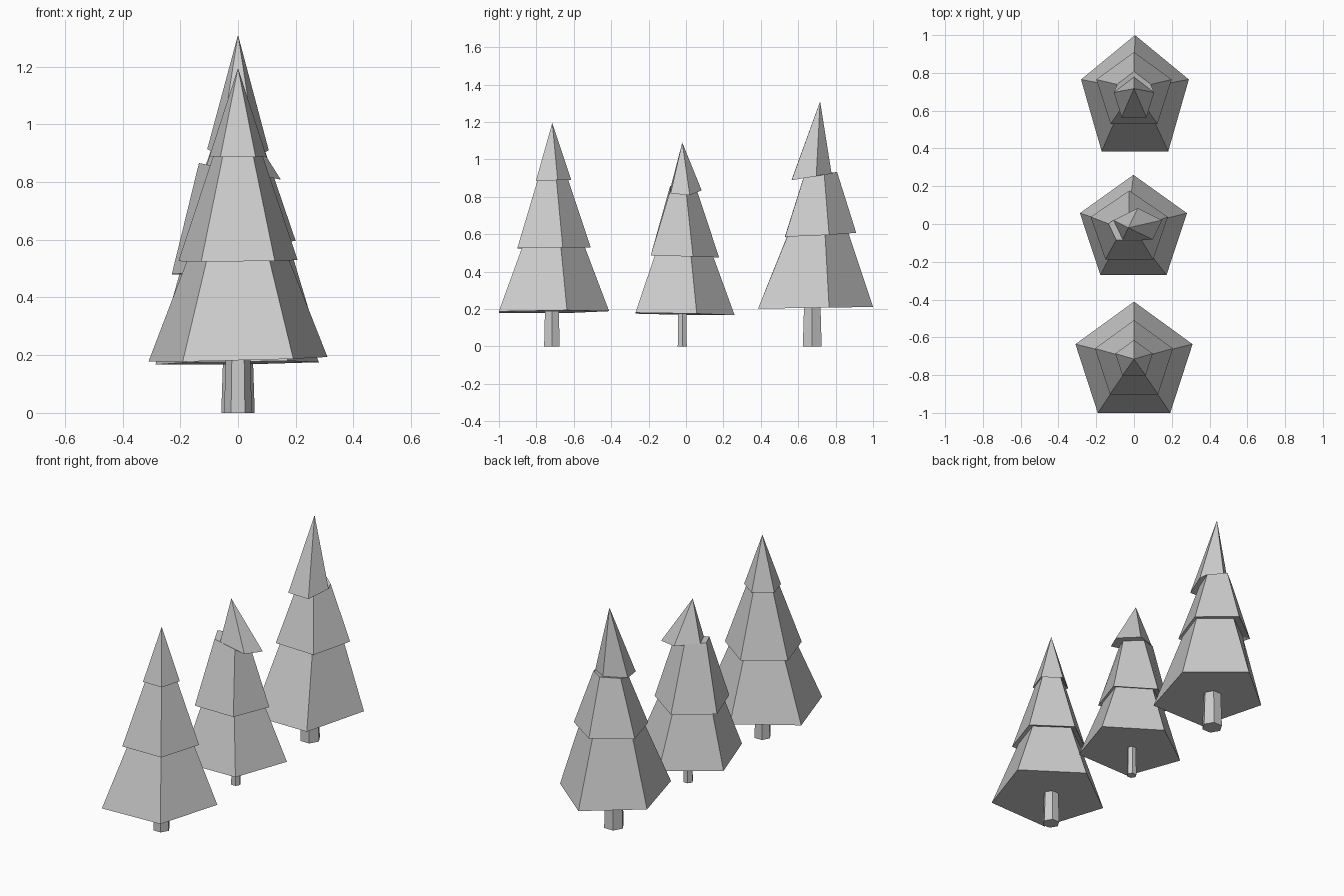
import bpy, bmesh, math

if "Cube" in bpy.data.objects:
    bpy.data.objects.remove(bpy.data.objects["Cube"])


def ring(bm, cx, cy, rx, ry, z, sx=0.0, sy=0.0):
    """Pentagon with a corner to the back, tilted by slopes sx, sy."""
    verts = []
    for i in range(5):
        a = math.radians(90 + 72 * i)
        dx, dy = rx * math.cos(a), ry * math.sin(a)
        verts.append(bm.verts.new((cx + dx, cy + dy, z + sx * dx + sy * dy)))
    return verts


def bridge(bm, low, high):
    for i in range(5):
        j = (i + 1) % 5
        bm.faces.new((low[i], low[j], high[j], high[i]))


def finish(bm, name):
    bmesh.ops.recalc_face_normals(bm, faces=bm.faces)
    mesh = bpy.data.meshes.new(name)
    bm.to_mesh(mesh)
    bm.free()
    bpy.context.collection.objects.link(bpy.data.objects.new(name, mesh))


def foliage(name, tiers, apex):
    """Stacked tapering skirts with a narrow ledge under each upper one."""
    bm = bmesh.new()
    low = ring(bm, *tiers[0])
    bm.faces.new(low)
    for prev, nxt in zip(tiers, tiers[1:]):
        cx = (prev[0] + apex[0]) / 2
        cy = (prev[1] + apex[1]) / 2
        k = 0.84
        inner = ring(bm, cx, cy, nxt[2] * k, nxt[3] * k, nxt[4] + 0.01, *nxt[5:])
        bridge(bm, low, inner)
        low = ring(bm, *nxt)
        bridge(bm, inner, low)
    tip = bm.verts.new(apex)
    for i in range(5):
        bm.faces.new((low[i], low[(i + 1) % 5], tip))
    finish(bm, name)


def trunk(name, cy, r_low, r_high, top):
    bpy.ops.mesh.primitive_cone_add(vertices=6, radius1=r_low, radius2=r_high, depth=top,
                                    location=(0, cy, top / 2), rotation=(0, 0, math.pi / 6))
    bpy.context.object.name = name


# Front tree
foliage("front_tree_foliage",
        [(0, -0.737, 0.326, 0.326, 0.185, 0.025, 0.01),
         (0, -0.726, 0.217, 0.217, 0.527, 0.01, 0.01),
         (0, -0.718, 0.104, 0.104, 0.888, 0, 0.02)],
        (0, -0.715, 1.195))
trunk("front_tree_trunk", -0.717, 0.048, 0.042, 0.22)

# Middle tree, its top skirt leaning to the right
foliage("middle_tree_foliage",
        [(-0.003, -0.033, 0.298, 0.293, 0.173, 0.015, -0.02),
         (-0.025, -0.025, 0.215, 0.202, 0.482, 0, -0.03),
         (0.02, -0.008, 0.135, 0.092, 0.834, -0.2, 0)],
        (-0.03, -0.02, 1.09))
trunk("middle_tree_trunk", -0.02, 0.028, 0.024, 0.21)

# Back tree
foliage("back_tree_foliage",
        [(0.005, 0.66, 0.3, 0.34, 0.206, 0, 0.015),
         (0, 0.7, 0.21, 0.21, 0.597, -0.02, 0.05),
         (0, 0.66, 0.112, 0.118, 0.906, -0.02, 0.17)],
        (0, 0.717, 1.31))
trunk("back_tree_trunk", 0.675, 0.058, 0.05, 0.24)
